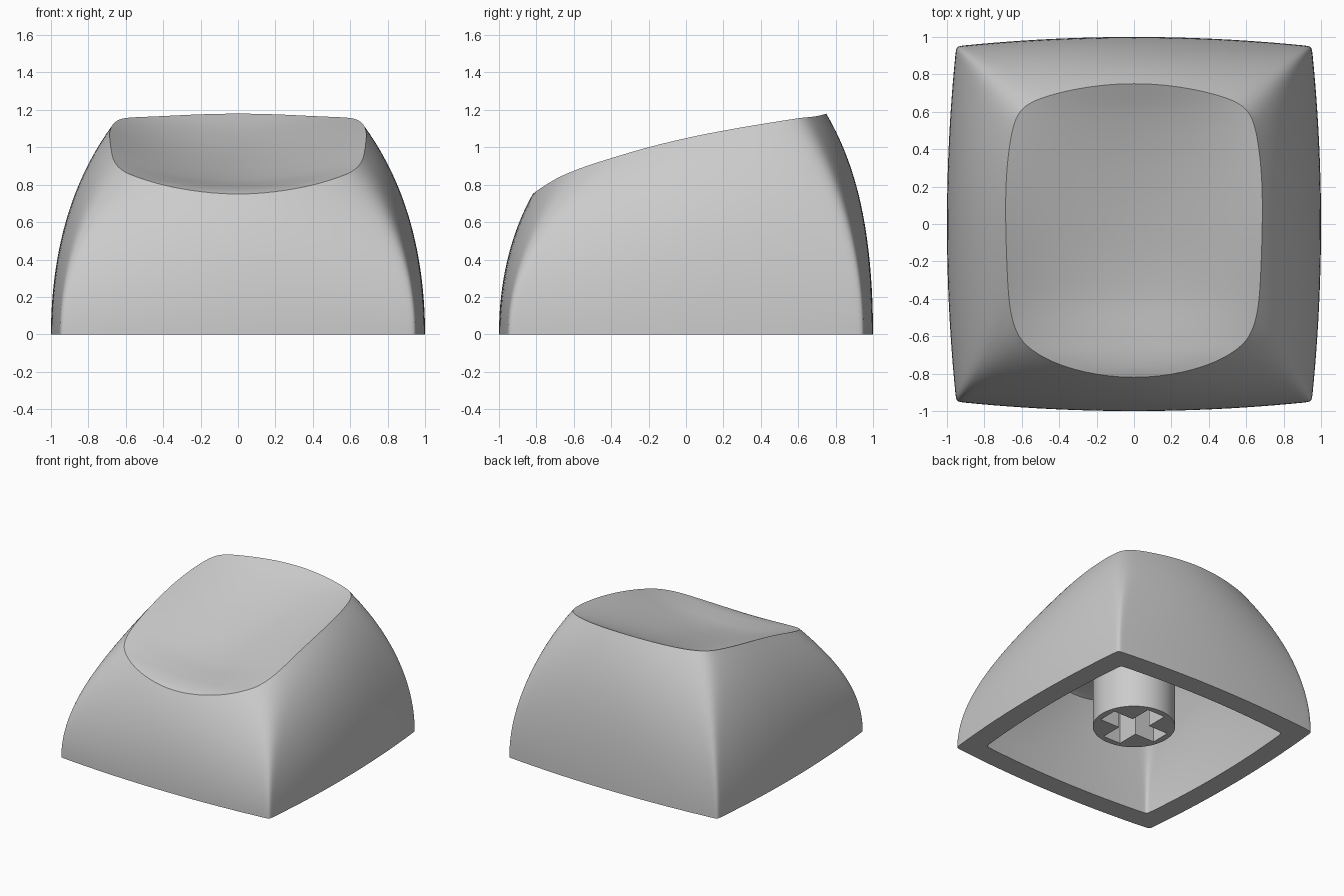
import bpy, bmesh, math

if "Cube" in bpy.data.objects:
    bpy.data.objects.remove(bpy.data.objects["Cube"], do_unlink=True)

grey = bpy.data.materials.new("light grey plastic")
grey.use_nodes = True
grey.diffuse_color = (0.6, 0.6, 0.6, 1)
grey.node_tree.nodes["Principled BSDF"].inputs["Base Color"].default_value = (0.6, 0.6, 0.6, 1)

# Dish profile from front to back: y, height on the centre line, sideways curl
DISH = [(-0.95, 0.66, 0.1), (-0.82, 0.75, 0.12), (-0.72, 0.78, 0.17), (-0.6, 0.795, 0.21),
        (-0.4, 0.817, 0.28), (-0.2, 0.857, 0.31), (0, 0.908, 0.3), (0.2, 0.965, 0.265),
        (0.4, 1.03, 0.21), (0.6, 1.107, 0.13), (0.75, 1.18, 0.05), (0.95, 1.28, 0.0)]


def spline(y, col):
    """Smooth curve through one column of the dish profile."""
    y = max(DISH[0][0], min(DISH[-1][0], y))
    i = 0
    while i < len(DISH) - 2 and y > DISH[i + 1][0]:
        i += 1

    def slope(k):
        lo, hi = DISH[max(k - 1, 0)], DISH[min(k + 1, len(DISH) - 1)]
        return (hi[col] - lo[col]) / (hi[0] - lo[0])

    a, b = DISH[i], DISH[i + 1]
    h = b[0] - a[0]
    t = (y - a[0]) / h
    return ((1 + 2 * t) * (1 - t) ** 2 * a[col] + t * (1 - t) ** 2 * h * slope(i)
            + t * t * (3 - 2 * t) * b[col] + t * t * (t - 1) * h * slope(i + 1))


def dish(x, y):
    return spline(y, 1) + spline(y, 2) * x * x


def arc_radius(along, across, bulge, peak):
    """Distance to a bulging side whose widest point sits at peak."""
    k = 1 - bulge * peak * peak
    b = abs(along) - 2 * bulge * peak * across
    return 2 * k / (b + math.sqrt(b * b + 4 * bulge * k * across * across))


def wall(angle, z):
    """Point on the outer wall: a bulging square that shrinks and rounds with height."""
    c, s = math.cos(angle), math.sin(angle)
    z2 = z * z
    half_x = 1 - 0.2 * z2 - 0.05 * z2 * z2
    front = -1 + 0.27 * z2 + 0.09 * z2 * z2
    back = 1 - 0.11 * z2 - 0.05 * z2 * z2
    rx = arc_radius(c, s, 0.055 + 0.125 * z2, 0.3 * z2)
    ry = arc_radius(s, c, 0.055 + (0.13 if s > 0 else 0.26) * z2, 0)
    p = 115 / (1 + (4 if s > 0 else 9) * z2)
    r = min(rx, ry) * (1 + (min(rx, ry) / max(rx, ry)) ** p) ** (-1 / p)
    return half_x * r * c, (front + back) / 2 + (back - front) / 2 * r * s


def rim_height(angle):
    """Height at which the wall meets the dish."""
    lo, hi = 0.4, 1.35
    for _ in range(30):
        mid = (lo + hi) / 2
        if dish(*wall(angle, mid)) > mid:
            lo = mid
        else:
            hi = mid
    return lo


def finish(bm, name):
    bmesh.ops.recalc_face_normals(bm, faces=bm.faces[:])
    mesh = bpy.data.meshes.new(name)
    bm.to_mesh(mesh)
    bm.free()
    mesh.materials.append(grey)
    obj = bpy.data.objects.new(name, mesh)
    bpy.context.collection.objects.link(obj)
    bpy.ops.object.select_all(action="DESELECT")
    obj.select_set(True)
    bpy.context.view_layer.objects.active = obj
    bpy.ops.object.shade_smooth_by_angle(angle=math.radians(35))


def bridge(bm, a, b):
    n = len(a)
    for i in range(n):
        j = (i + 1) % n
        bm.faces.new((a[i], a[j], b[j], b[i]))


# Columns are packed closer together at the four corners
PER_SIDE, WALL_RINGS, DISH_RINGS = 48, 24, 30
angles = []
for quarter in range(4):
    for i in range(PER_SIDE):
        u = 2 * i / PER_SIDE - 1
        angles.append(math.pi / 4 * (2 * quarter + 1 + 0.2 * u + 0.8 * u ** 3))
heights = [rim_height(a) for a in angles]


def skin(bm, scale_xy, scale_z):
    """Wall and dish in one closed-top skin; returns the open bottom ring."""
    def ring(points):
        return [bm.verts.new((x * scale_xy, y * scale_xy, z * scale_z)) for x, y, z in points]

    rings = []
    for k in range(WALL_RINGS + 1):
        f = k / WALL_RINGS
        rings.append(ring([(*wall(a, h * f), h * f) for a, h in zip(angles, heights)]))
    rim = [wall(a, h) for a, h in zip(angles, heights)]
    for k in range(1, DISH_RINGS):
        f = 1 - k / DISH_RINGS
        rings.append(ring([(x * f, y * f, dish(x * f, y * f)) for x, y in rim]))
    for a, b in zip(rings, rings[1:]):
        bridge(bm, a, b)
    centre = ring([(0, 0, dish(0, 0))])[0]
    last = rings[-1]
    for i in range(len(last)):
        bm.faces.new((last[i], last[(i + 1) % len(last)], centre))
    return rings[0]


# Hollow cap: outer skin, inner skin and the flat bottom edge
bm = bmesh.new()
outer = skin(bm, 1, 1)
inner = skin(bm, 0.83, 0.92)
bridge(bm, outer, inner)
finish(bm, "cap_shell")

# Stem: round post with a cross-shaped socket in its lower end
RADIUS, ARM, HALF, BOTTOM, SOCKET_TOP = 0.31, 0.26, 0.08, 0.115, 0.55
bm = bmesh.new()
circle = [(RADIUS * math.cos(math.tau * i / 64), RADIUS * math.sin(math.tau * i / 64)) for i in range(64)]
cross = []
for q in range(4):
    c, s = round(math.cos(q * math.pi / 2)), round(math.sin(q * math.pi / 2))
    for x, y in ((ARM, -HALF), (ARM, HALF), (HALF, HALF)):
        cross.append((x * c - y * s, x * s + y * c))

post_low = [bm.verts.new((x, y, BOTTOM)) for x, y in circle]
post_high = [bm.verts.new((x, y, 0.95 * dish(x, y))) for x, y in circle]
slot_low = [bm.verts.new((x, y, BOTTOM)) for x, y in cross]
slot_high = [bm.verts.new((x, y, SOCKET_TOP)) for x, y in cross]
edges = []
for loop in (post_low, slot_low):
    edges += [bm.edges.new((loop[i - 1], loop[i])) for i in range(len(loop))]
bmesh.ops.triangle_fill(bm, edges=edges, use_beauty=True)
bridge(bm, post_low, post_high)
bridge(bm, slot_low, slot_high)
bm.faces.new(post_high)
bm.faces.new(slot_high)
finish(bm, "stem")
